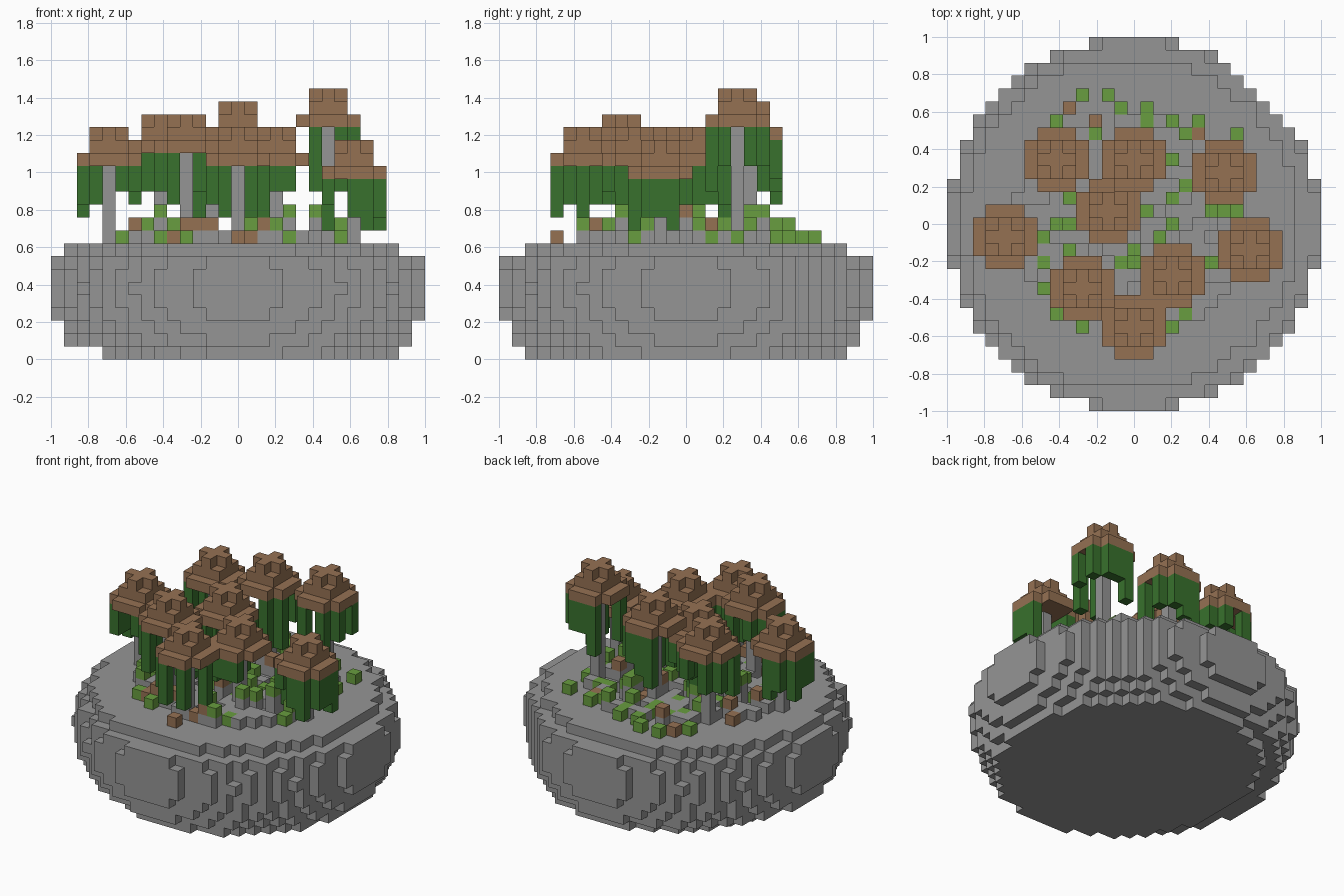
import bpy
import bmesh
import random
from mathutils import Vector

random.seed(11)
V = 2 / 29  # edge length of one block

cube = bpy.data.objects.get("Cube")
if cube:
    bpy.data.objects.remove(cube, do_unlink=True)


def material(name, color):
    m = bpy.data.materials.new(name)
    m.use_nodes = True
    m.diffuse_color = (*color, 1)
    m.node_tree.nodes["Principled BSDF"].inputs["Base Color"].default_value = (*color, 1)
    return m


STONE = material("stone grey", (0.3, 0.3, 0.3))
BROWN = material("bark brown", (0.3, 0.165, 0.086))
LEAF = material("dark leaf green", (0.04, 0.165, 0.026))
MOSS = material("light moss green", (0.14, 0.34, 0.05))

SIDES = [Vector(s) for s in ((1, 0, 0), (-1, 0, 0), (0, 1, 0),
                             (0, -1, 0), (0, 0, 1), (0, 0, -1))]


def blocks(name, cells, mat):
    """Build the outer skin of a set of block cells."""
    cells = set(cells)
    bm = bmesh.new()
    for c in cells:
        centre = Vector((c[0], c[1], c[2] + 0.5))
        for n in SIDES:
            if tuple(int(a + b) for a, b in zip(c, n)) in cells:
                continue
            u = Vector((n.y, n.z, n.x))
            w = n.cross(u)
            corners = [(1, 1), (-1, 1), (-1, -1), (1, -1)]
            bm.faces.new([bm.verts.new((centre + (n + u * a + w * b) / 2) * V)
                          for a, b in corners])
    bmesh.ops.remove_doubles(bm, verts=bm.verts[:], dist=V / 100)
    mesh = bpy.data.meshes.new(name)
    bm.to_mesh(mesh)
    bm.free()
    mesh.materials.append(mat)
    obj = bpy.data.objects.new(name, mesh)
    bpy.context.collection.objects.link(obj)
    return obj


def disc(rx, ry, cx=0):
    # The rock is worn a little shorter towards the back left
    span = range(-15, 16)
    return [(x, y) for x in span for y in span
            if ((x - cx) / rx) ** 2 + (y / ry) ** 2 <= 1 and x + y <= 19]


# Rounded rock base, one disc per layer: x radius, y radius, x shift
LAYERS = [(11.7, 12.4, 0.9), (13.2, 13.2, 0), (13.8, 13.8, 0),
          (14.2, 14.2, 0), (14.4, 14.4, 0), (14.5, 14.5, 0),
          (14.4, 14.4, 0), (14.15, 14.15, 0), (13, 12.9, -0.3)]
GROUND = len(LAYERS)
blocks("rock_base", [(x, y, z) for z, layer in enumerate(LAYERS)
                     for x, y in disc(*layer)], STONE)

# Trees: x, y, top layer, open side where no leaves hang
TREES = [(-6, 5, 18, None), (0, 5, 19, "south"), (7, 4, 20, "west"),
         (-2, 1, 17, None), (-10, -1, 17, None), (9, -2, 16, None),
         (-4, -5, 18, None), (3, -4, 17, "east"), (0, -8, 17, "south")]
RIM = [(a, b) for a in range(-2, 3) for b in range(-2, 3)
       if max(abs(a), abs(b)) == 2 and abs(a) != abs(b)]
OPEN = {None: lambda a, b: False,
        "west": lambda a, b: a == -2,
        "east": lambda a, b: a == 2,
        "south": lambda a, b: (a, b) == (0, -2)}
covered = set()

for k, (x, y, top, gap) in enumerate(TREES, 1):
    slab = top - 2
    blocks(f"tree_{k}_trunk", [(x, y, z) for z in range(GROUND, slab)], STONE)
    # Stepped cap: cross, square, wide slab without corners
    cap = []
    for a in range(-2, 3):
        for b in range(-2, 3):
            reach = abs(a) + abs(b)
            if reach < 4:
                cap.append((x + a, y + b, slab))
                covered.add((x + a, y + b))
            if max(abs(a), abs(b)) < 2:
                cap.append((x + a, y + b, slab + 1))
            if reach < 2:
                cap.append((x + a, y + b, top))
    blocks(f"tree_{k}_cap", cap, BROWN)
    # Leaf strands hanging from the rim, sparser at the middle of each side
    leaves = []
    for a, b in RIM:
        if OPEN[gap](a, b) or random.random() < (0.25 if a and b else 0.5):
            continue
        length = random.choice((2, 3, 4, 4)) + (top > 18)
        leaves += [(x + a, y + b, z) for z in range(slab - length, slab)]
    blocks(f"tree_{k}_leaves", leaves, LEAF)

# Mossy blocks, brown blocks and loose stones on the ground
MOSS_SPOTS = [(-4, 10), (-2, 10), (-1, 9), (1, 9), (1, 8), (-6, 8), (-3, 7),
              (3, 8), (4, 7), (5, 8), (3, 5), (8, 7), (4, 3), (3, 2), (6, 1),
              (7, 1), (8, 1), (3, 0), (1, 1), (2, -1), (-6, 0), (-5, 0),
              (-7, -1), (-5, 2), (0, -2), (-1, -3), (0, -3), (-7, -3),
              (-7, -5), (-6, -7), (-4, -8), (3, -8), (4, -7), (6, -3), (-5, -2)]
BROWN_SPOTS = [(-5, 9), (-3, 8), (5, 7), (-5, -7), (0, -10), (-3, -7), (2, -8)]
taken = {(t[0], t[1]) for t in TREES} | set(MOSS_SPOTS) | set(BROWN_SPOTS)
stones = []


def perch(spots):
    """Top block of each spot; stones fill the space below it."""
    cells = []
    for x, y in spots:
        far = (x * x + y * y) ** 0.5
        rise = 0 if far > 8.8 else random.choice((0, 1, 1, 2) if far < 7 else (0, 1))
        stones.extend((x, y, GROUND + h) for h in range(rise))
        cells.append((x, y, GROUND + rise))
    return cells


free = [s for s in disc(9.6, 8.6) if s not in taken]
shaded = [s for s in free if s in covered]
sunny = [s for s in free if s not in covered]
random.shuffle(shaded)
blocks("moss_blocks", perch(MOSS_SPOTS + shaded[:26]), MOSS)
blocks("brown_blocks", perch(BROWN_SPOTS + shaded[26:42]), BROWN)
stones += [(x, y, GROUND) for x, y in
           shaded[42:90] + random.sample(sunny, len(sunny) // 2)]
blocks("loose_stones", stones, STONE)
